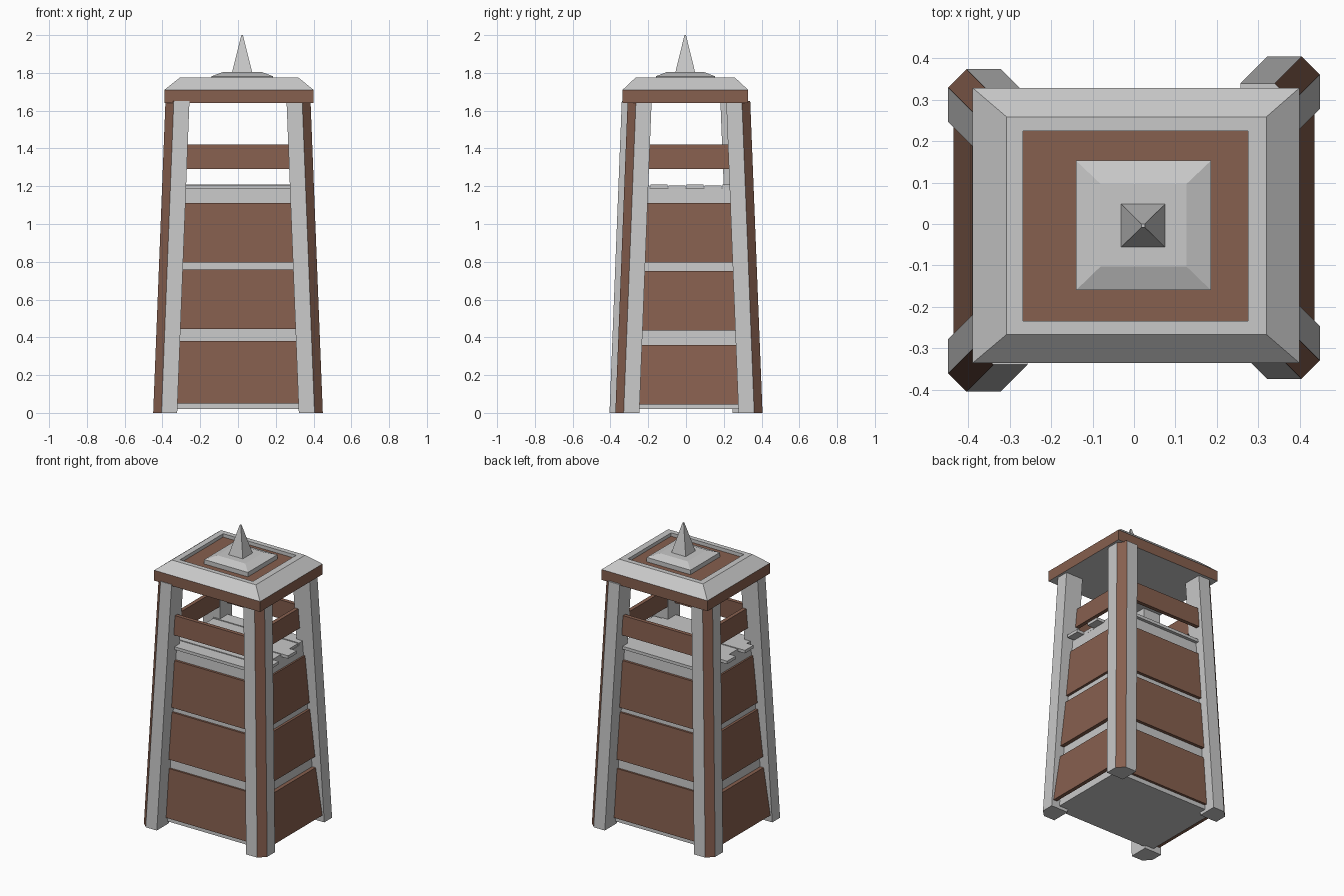
import bpy
import random

random.seed(4)
cube = bpy.data.objects.get("Cube")
if cube:
    bpy.data.objects.remove(cube, do_unlink=True)


def make_material(name, rgb):
    mat = bpy.data.materials.new(name)
    mat.use_nodes = True
    mat.diffuse_color = (*rgb, 1)
    mat.node_tree.nodes["Principled BSDF"].inputs["Base Color"].default_value = (*rgb, 1)
    return mat


GREY = make_material("stone_grey", (0.58, 0.58, 0.58))
BROWN = make_material("wood_brown", (0.24, 0.115, 0.077))


def rect(x0, x1, y0, y1):
    return [(x0, y0), (x1, y0), (x1, y1), (x0, y1)]


def loft(name, sections, *mats):
    """Solid through a stack of (z, counter-clockwise outline) sections."""
    n = len(sections[0][1])
    verts = [(x, y, z) for z, outline in sections for x, y in outline]
    faces = [tuple(reversed(range(n))), tuple(range(len(verts) - n, len(verts)))]
    for k in range(len(sections) - 1):
        for i in range(n):
            j = (i + 1) % n
            faces.append((k * n + i, k * n + j, (k + 1) * n + j, (k + 1) * n + i))
    mesh = bpy.data.meshes.new(name)
    mesh.from_pydata(verts, [], faces)
    for mat in mats:
        mesh.materials.append(mat)
    obj = bpy.data.objects.new(name, mesh)
    bpy.context.collection.objects.link(obj)
    return obj


# Leaning legs: square posts with a brown chamfer on the outer corner
LEAN, SIZE, CUT = 0.065, 0.127, 0.044
for side, sx in (("right", -1), ("left", 1)):
    for end, sy in (("front", -1), ("back", 1)):
        ox = 0.449
        oy = 0.405 if sx == sy else 0.374
        foot = [(ox - SIZE, oy - SIZE), (ox, oy - SIZE), (ox, oy - CUT),
                (ox - CUT, oy), (ox - SIZE, oy)]
        top = [(x - LEAN, y - LEAN) for x, y in foot]
        foot, top = ([(x * sx, y * sy) for x, y in ring] for ring in (foot, top))
        if sx != sy:
            foot.reverse()
            top.reverse()
        leg = loft(f"{end}_{side}_leg", [(0, foot), (1.65, top)], GREY, BROWN)
        for face in leg.data.polygons:
            if min(abs(face.normal.x), abs(face.normal.y)) > 0.5:
                face.material_index = 1

# Tapered tower body
loft("tower_body", [(0.02, rect(-0.388, 0.388, -0.293, 0.293)),
                    (1.19, rect(-0.32, 0.32, -0.262, 0.262))], GREY)


# Wall boards: (name, front heights, side heights, front offsets, side offsets)
BOARDS = [
    ("lower_panel", (0.05, 0.38), (0.045, 0.36), (0.309, 0.296), (0.436, 0.394)),
    ("middle_panel", (0.445, 0.76), (0.435, 0.75), (0.303, 0.287), (0.392, 0.362)),
    ("upper_panel", (0.795, 1.11), (0.795, 1.11), (0.293, 0.28), (0.36, 0.336)),
    ("railing", (1.29, 1.42), (1.29, 1.42), (0.297, 0.291), (0.302, 0.294)),
]
THICK = 0.026
for name, front_z, side_z, front, flank in BOARDS:
    for tag, s in (("front", -1), ("back", 1)):
        rings = []
        for z, d in zip(front_z, front):
            half = 0.335 - 0.04 * z
            y0, y1 = sorted((s * d, s * (d - THICK)))
            rings.append((z, rect(-half, half, y0, y1)))
        loft(f"{tag}_{name}", rings, BROWN)
    for tag, s in (("right", -1), ("left", 1)):
        rings = []
        for z, d in zip(side_z, flank):
            x0, x1 = sorted((s * d, s * (d - THICK)))
            y0, y1 = sorted((s * (0.04 * z - 0.25), s * (0.285 - 0.043 * z)))
            rings.append((z, rect(x0, x1, y0, y1)))
        loft(f"{tag}_{name}", rings, BROWN)

# Floor planks with uneven ends
COUNT, WIDTH = 6, 0.095
for i in range(COUNT):
    y = (i - COUNT / 2) * WIDTH
    reach = 0.38 if i in (1, 3) else 0.325
    jitter = random.uniform(-0.01, 0.005)
    z = 1.185 + 0.003 * (i % 2)
    ring = rect(-reach - jitter, reach + jitter, y + 0.002, y + WIDTH - 0.002)
    loft(f"floor_plank_{i + 1}", [(z, ring), (z + 0.02, ring)], GREY)

# Roof: brown band, sloping grey rim and a sunken brown top
eave = rect(-0.39, 0.4, -0.336, 0.329)
rim = rect(-0.308, 0.32, -0.267, 0.259)
well = rect(-0.268, 0.276, -0.235, 0.225)
RECESS = 1.752
roof = loft("roof", [(1.64, eave), (1.71, eave), (1.775, rim),
                     (1.775, well), (RECESS, well)], GREY, BROWN)
for face in roof.data.polygons:
    z = face.center.z
    if 1.65 < z < 1.7 or (face.normal.z > 0.9 and z < 1.76):
        face.material_index = 1

# Bevelled cap and spire
pad = rect(-0.14, 0.186, -0.16, 0.153)
loft("roof_cap", [(RECESS - 0.01, pad), (1.782, pad),
                  (1.804, rect(-0.081, 0.127, -0.103, 0.097))], GREY)
loft("spire", [(1.80, rect(-0.032, 0.076, -0.057, 0.049)),
               (2.0, rect(0.018, 0.026, -0.008, 0.0))], GREY)
